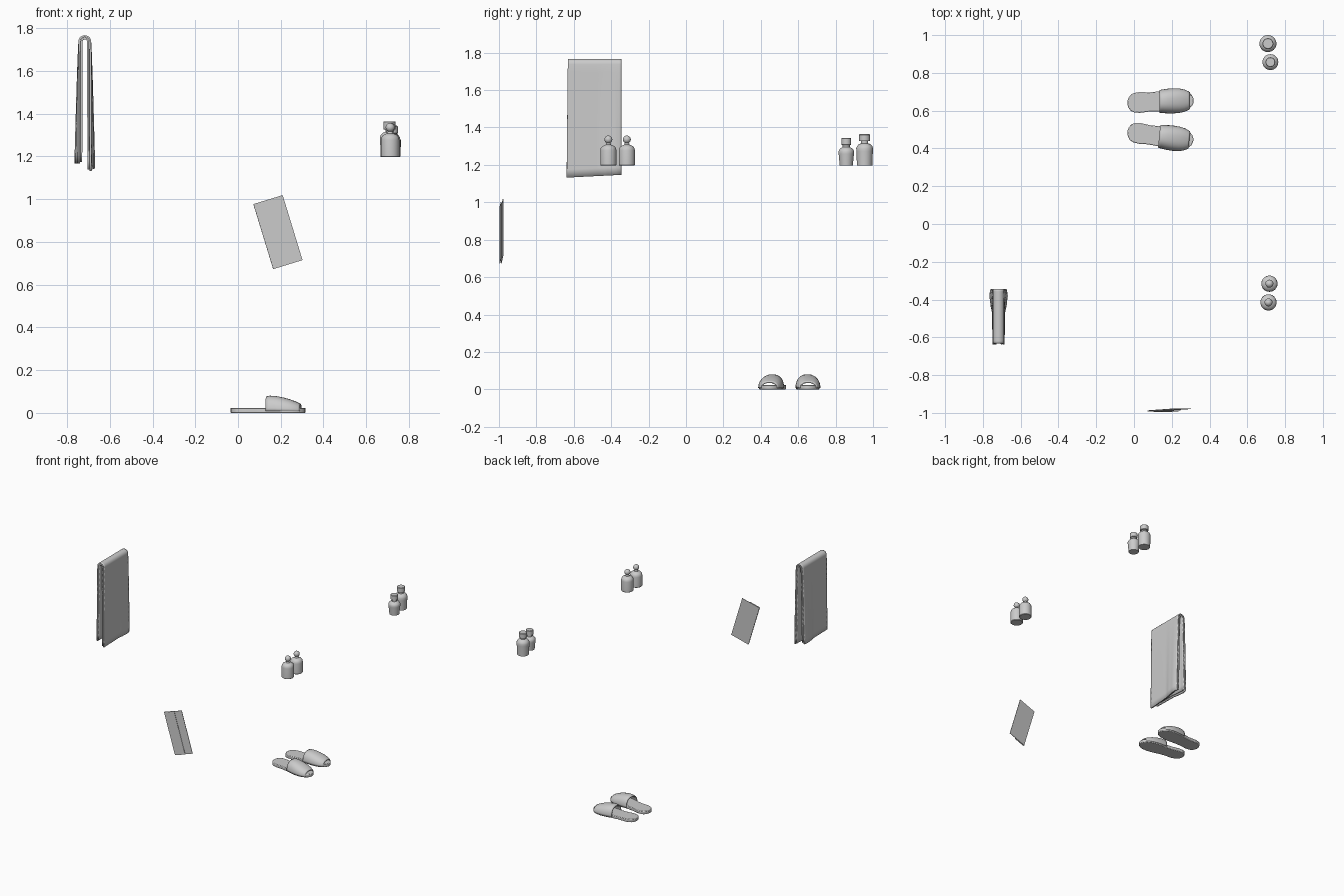
import bpy, bmesh, math
from mathutils import Matrix, Vector

if "Cube" in bpy.data.objects:
    bpy.data.objects.remove(bpy.data.objects["Cube"])


def finish(name, bm, matrix=None, smooth=True, thick=0, bevel=0):
    bmesh.ops.recalc_face_normals(bm, faces=bm.faces)
    me = bpy.data.meshes.new(name)
    bm.to_mesh(me)
    bm.free()
    ob = bpy.data.objects.new(name, me)
    bpy.context.collection.objects.link(ob)
    if matrix:
        ob.matrix_world = matrix
    if thick:
        m = ob.modifiers.new("thickness", 'SOLIDIFY')
        m.thickness, m.offset = thick, 0
    if bevel:
        m = ob.modifiers.new("soft_edge", 'BEVEL')
        m.width, m.segments = bevel, 2
    if smooth:
        bpy.ops.object.select_all(action='DESELECT')
        bpy.context.view_layer.objects.active = ob
        ob.select_set(True)
        bpy.ops.object.shade_smooth_by_angle(angle=math.radians(40))
    return ob


def grid(rows):
    bm = bmesh.new()
    vs = [[bm.verts.new(p) for p in r] for r in rows]
    for a, b in zip(vs, vs[1:]):
        for i in range(len(a) - 1):
            bm.faces.new((a[i], a[i + 1], b[i + 1], b[i]))
    return bm


def lathe(name, profile, loc, n=32):
    rows = [[(r * math.cos(2 * math.pi * i / n), r * math.sin(2 * math.pi * i / n), z)
             for i in range(n + 1)] for r, z in profile]
    bm = grid(rows)
    bmesh.ops.remove_doubles(bm, verts=bm.verts, dist=1e-5)
    return finish(name, bm, Matrix.Translation(loc))


def lerp(table, t):
    for (a, va), (b, vb) in zip(table, table[1:]):
        if t <= b:
            k = max(0, (t - a) / (b - a))
            k = k * k * (3 - 2 * k)
            return va + (vb - va) * k
    return table[-1][1]


# Round-stopper bottles
ball = [(0.021 * math.sin(a), 0.139 - 0.021 * math.cos(a))
        for a in [math.radians(d) for d in range(30, 181, 15)]]
stopper_bottle = [(0, 0), (0.04, 0), (0.043, 0.003), (0.043, 0.08), (0.041, 0.092),
                  (0.034, 0.102), (0.022, 0.108), (0.014, 0.111), (0.012, 0.119)] + ball
for i, (x, y) in enumerate([(0.717, -0.316), (0.712, -0.415)]):
    lathe(f"stopper_bottle_{i + 1}", stopper_bottle, (x, y, 1.197))

# Flat-cap bottles
for i, (x, y, h, rb, rt, rc) in enumerate([(0.722, 0.857, 0.088, 0.035, 0.042, 0.026),
                                           (0.709, 0.955, 0.108, 0.041, 0.045, 0.029)]):
    lathe(f"capped_bottle_{i + 1}",
          [(0, 0), (rb, 0), (rt - 0.001, h * 0.7), (rt, h * 0.85), (rt - 0.004, h * 0.95),
           (rt - 0.014, h + 0.006), (0.019, h + 0.01), (0.019, h + 0.024)], (x, y, 1.197))
    lathe(f"bottle_cap_{i + 1}",
          [(0, 0), (rc - 0.002, 0), (rc, 0.002), (rc, 0.034), (rc - 0.003, 0.037), (0, 0.037)],
          (x, y, 1.197 + h + 0.022))

# Slippers: shared sole and open-toe upper, mirrored for the second foot
half_width = [(-0.035, 0.008), (-0.03, 0.025), (-0.018, 0.042), (0, 0.051), (0.03, 0.055),
              (0.08, 0.051), (0.13, 0.053), (0.18, 0.06), (0.22, 0.062), (0.26, 0.057),
              (0.29, 0.045), (0.308, 0.027), (0.316, 0.008)]
upper = [(0.135, 0.056, 0.073), (0.15, 0.058, 0.076), (0.18, 0.061, 0.074), (0.21, 0.062, 0.068),
         (0.24, 0.06, 0.06), (0.265, 0.055, 0.051), (0.285, 0.046, 0.042), (0.293, 0.041, 0.038)]


def bend(x):
    return 0.006 * math.sin((x - 0.1) * 9)


def slipper(side, sgn, loc, deg):
    mat = Matrix.Translation(loc) @ Matrix.Rotation(math.radians(deg), 4, 'Z')
    pts = [(x, sgn * (bend(x) + w)) for x, w in half_width]
    pts += [(x, sgn * (bend(x) - w)) for x, w in reversed(half_width)]
    bm = bmesh.new()
    f = bm.faces.new([bm.verts.new((x, y, 0)) for x, y in pts])
    ext = bmesh.ops.extrude_face_region(bm, geom=[f])
    top = [v for v in ext["geom"] if isinstance(v, bmesh.types.BMVert)]
    bmesh.ops.translate(bm, verts=top, vec=(0, 0, 0.024))
    finish(f"{side}_slipper_sole", bm, mat, bevel=0.004)
    rows = []
    for x, w, h in upper:
        row = []
        for k in range(21):
            a = math.pi * k / 20
            c, s = math.cos(a), math.sin(a)
            row.append((x, sgn * (bend(x) + w * math.copysign(abs(c) ** 0.85, c)),
                        0.008 + (h - 0.008) * s ** 0.85 if s > 1e-6 else 0.008))
        rows.append(row)
    finish(f"{side}_slipper_upper", grid(rows), mat, thick=0.009)


slipper("left", 1, (0, 0.647, 0), 0)
slipper("right", -1, (0, 0.479, 0), -5.5)

# Hanging towel: two nested sheets draped over a rail, flared toward the back bottom
flare = [(-0.635, 0.002), (-0.47, 0.005), (-0.42, 0.014), (-0.375, 0.019), (-0.345, 0.013)]


def sheet(name, half, top, spread, lift):
    rows = []
    for j in range(25):
        y = -0.632 + 0.287 * j / 24
        row = []
        for sgn, bottom in ((-1, 1.163), (1, 1.128)):
            leg = []
            zb = bottom + lift + (0.015 * j / 24 if sgn > 0 else 0)
            for k in range(15):
                t = k / 14
                z = zb + (top - half - zb) * t
                w = half + spread * lerp(flare, y) * (1 - t) ** 0.8
                leg.append((-0.717 + sgn * w, y - 0.006 * (1 - t) * (1 - j / 24), z))
            if sgn < 0:
                row += leg
                row += [(-0.717 - half * math.cos(a), y, top - half + half * math.sin(a))
                        for a in [math.pi * i / 10 for i in range(1, 10)]]
            else:
                row += leg[::-1]
        rows.append(row)
    finish(name, grid(rows), thick=0.009)


sheet("towel_outer_layer", 0.0255, 1.763, 1.0, 0.004)
sheet("towel_inner_layer", 0.0150, 1.752, 0.75, 0.012)

# Tilted folded leaflet: back panel with an overlapping front flap
tilt = (Matrix.Translation((0.187, -0.986, 0.846)) @ Matrix.Rotation(math.radians(-17), 4, 'Y')
        @ Matrix.Rotation(math.radians(4), 4, 'Z'))
for name, x0, x1, y in (("leaflet_back", -0.072, 0.072, 0.003), ("leaflet_flap", -0.072, 0.013, -0.004)):
    bm = bmesh.new()
    bmesh.ops.create_cube(bm, size=1)
    bmesh.ops.scale(bm, verts=bm.verts, vec=(x1 - x0, 0.003, 0.318))
    bmesh.ops.translate(bm, verts=bm.verts, vec=((x0 + x1) / 2, y, 0))
    finish(name, bm, tilt, smooth=False)
